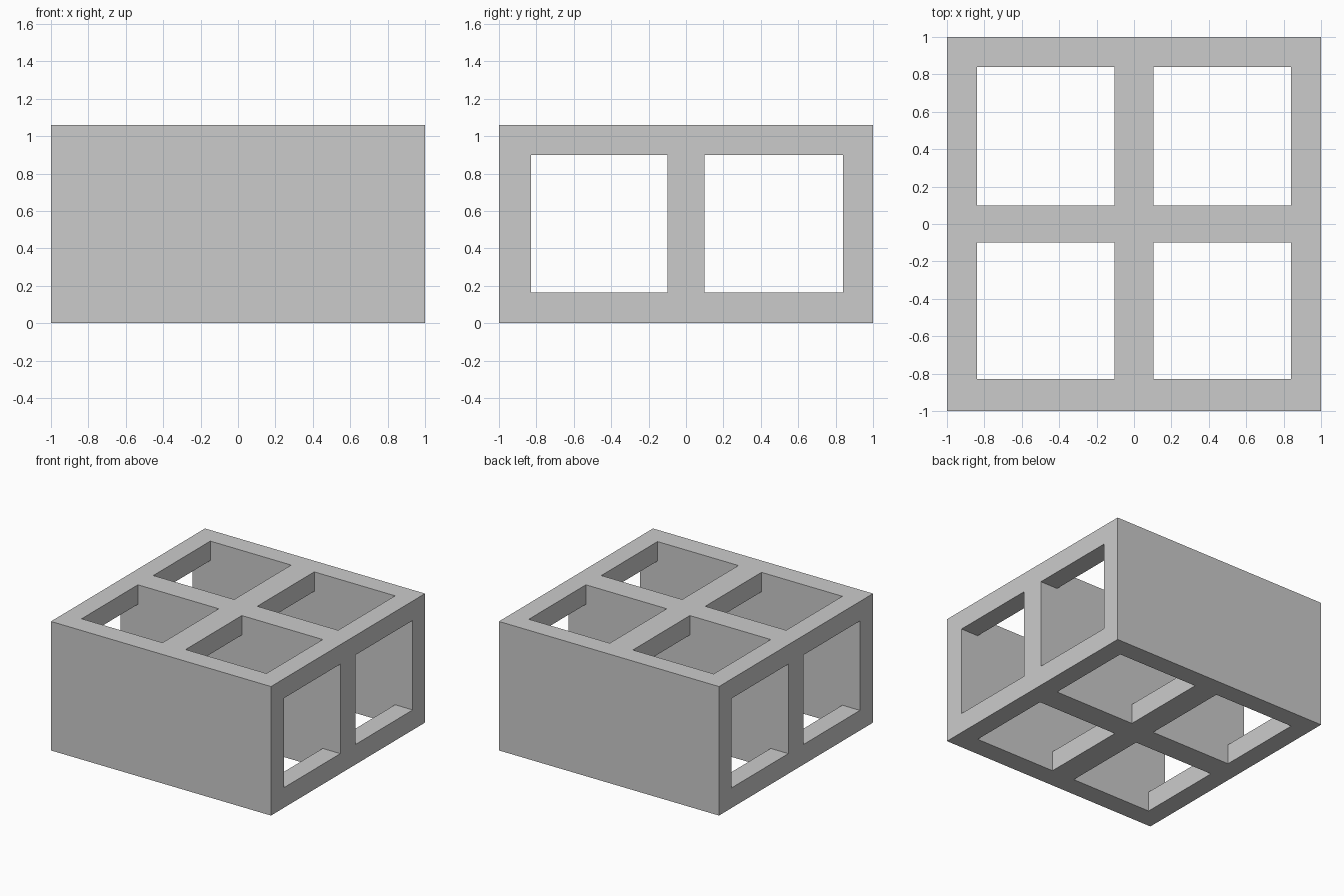
import bpy

if "Cube" in bpy.data.objects:
    bpy.data.objects.remove(bpy.data.objects["Cube"])

H = 1.06


def box(name, x0, x1, y0, y1, z0, z1):
    bpy.ops.mesh.primitive_cube_add(
        size=1, location=((x0 + x1) / 2, (y0 + y1) / 2, (z0 + z1) / 2))
    ob = bpy.context.object
    ob.name = name
    ob.scale = (x1 - x0, y1 - y0, z1 - z0)
    bpy.ops.object.transform_apply(location=True, rotation=False, scale=True)
    return ob


def cut(target, cutter):
    mod = target.modifiers.new("cut", 'BOOLEAN')
    mod.operation = 'DIFFERENCE'
    mod.solver = 'EXACT'
    mod.object = cutter
    cutter.hide_render = True
    bpy.context.view_layer.objects.active = target
    bpy.ops.object.modifier_apply(modifier=mod.name)
    bpy.data.objects.remove(cutter, do_unlink=True)


# solid block that becomes the double-bay frame
frame = box("open_frame_block", -1, 1, -1, 1, 0, H)

# each bay: one sideways tunnel and two vertical shafts,
# leaving front, back and middle walls joined by cross beams
for y0, y1 in ((-0.83, -0.1), (0.1, 0.84)):
    cut(frame, box("side_tunnel", -1.2, 1.2, y0, y1, 0.165, 0.9))
    for x0, x1 in ((-0.84, -0.105), (0.105, 0.84)):
        cut(frame, box("vertical_shaft", x0, x1, y0, y1, -0.2, H + 0.2))
